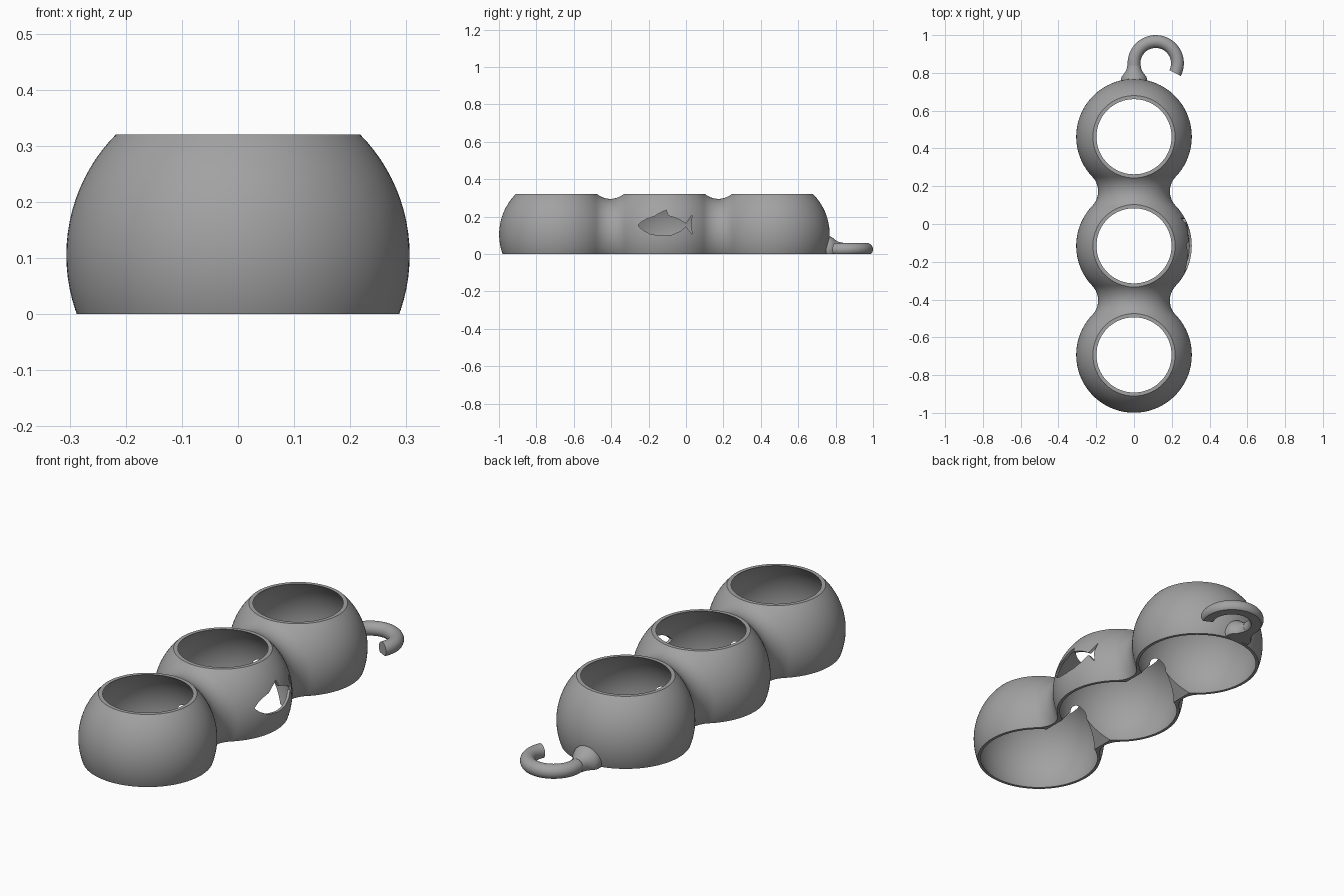
import bpy, bmesh, math
from mathutils import Matrix, Vector

if "Cube" in bpy.data.objects:
    bpy.data.objects.remove(bpy.data.objects["Cube"])

MID_Y, STEP = -0.1155, 0.5775      # middle cell and cell spacing
R_OUT, R_IN, CZ = 0.306, 0.293, 0.105
NECK, TOP = 0.19, 0.32
HOOK_Z, HOOK_R, TUBE = 0.025, 0.115, 0.034
cells = [MID_Y + STEP * i for i in (-1, 0, 1)]

grey = bpy.data.materials.new("grey plastic")
grey.use_nodes = True
grey.diffuse_color = (0.36, 0.36, 0.36, 1)
grey.node_tree.nodes["Principled BSDF"].inputs["Base Color"].default_value = grey.diffuse_color


def finish(name, bm):
    bmesh.ops.remove_doubles(bm, verts=bm.verts, dist=1e-5)
    bmesh.ops.recalc_face_normals(bm, faces=bm.faces)
    mesh = bpy.data.meshes.new(name)
    bm.to_mesh(mesh)
    bm.free()
    obj = bpy.data.objects.new(name, mesh)
    bpy.context.collection.objects.link(obj)
    mesh.materials.append(grey)
    return obj


def revolve(name, profile, z, steps=96):
    """Turn (y, radius) points around a lengthwise axis at height z."""
    bm = bmesh.new()
    verts = [bm.verts.new((0, y, z + r)) for y, r in profile]
    edges = [bm.edges.new(pair) for pair in zip(verts, verts[1:])]
    bmesh.ops.spin(bm, geom=verts + edges, cent=(0, 0, z), axis=(0, 1, 0),
                   angle=math.tau, steps=steps)
    return finish(name, bm)


def prism(name, outline, start, depth):
    """Extrude a flat outline along the given direction."""
    bm = bmesh.new()
    face = bm.faces.new([bm.verts.new(Vector(p) + Vector(start)) for p in outline])
    out = bmesh.ops.extrude_face_region(bm, geom=[face], use_keep_orig=True)["geom"]
    moved = [v for v in out if isinstance(v, bmesh.types.BMVert)]
    bmesh.ops.translate(bm, verts=moved, vec=depth)
    return finish(name, bm)


def combine(target, other, operation):
    mod = target.modifiers.new("combine", 'BOOLEAN')
    mod.operation, mod.solver, mod.object = operation, 'EXACT', other
    bpy.context.view_layer.objects.active = target
    bpy.ops.object.modifier_apply(modifier=mod.name)
    bpy.data.objects.remove(other)


def arc(cy, cr, radius, a0, a1, n):
    return [(cy + radius * math.cos(a0 + (a1 - a0) * i / n),
             cr + radius * math.sin(a0 + (a1 - a0) * i / n)) for i in range(n + 1)]


# Body: three balls joined by concave necks
half = STEP / 2
fillet = (half**2 + NECK**2 - R_OUT**2) / (2 * (R_OUT - NECK))
touch = math.atan2(NECK + fillet, half)
profile = []
for i, y in enumerate(cells):
    first, last = i == 0, i == len(cells) - 1
    profile += arc(y, 0, R_OUT, math.pi if first else math.pi - touch,
                   0 if last else touch, 40)
    if not last:
        profile += arc(y + half, NECK + fillet, fillet,
                       math.pi + touch, math.tau - touch, 16)[1:-1]
profile[0], profile[-1] = (profile[0][0], 0), (profile[-1][0], 0)
body = revolve("cell_body", profile, CZ)

# Hollow cells
for y in cells:
    cavity = [(a, max(r, 0)) for a, r in arc(y, 0, R_IN, math.pi, 0, 48)]
    cavity[0], cavity[-1] = (cavity[0][0], 0), (cavity[-1][0], 0)
    combine(body, revolve("cavity", cavity, CZ), 'DIFFERENCE')

# Gabled passages under the necks
gable = [(-0.165, 0, -0.02), (0.165, 0, -0.02), (0, 0, 0.155)]
for y in cells[:-1]:
    tunnel = prism("passage", gable, (0, y + 0.1, 0), (0, STEP - 0.2, 0))
    combine(body, tunnel, 'DIFFERENCE')

# Fish-shaped window on the left wall of the middle cell
fish = [(-0.255, 0.155), (-0.235, 0.174), (-0.205, 0.19), (-0.17, 0.201),
        (-0.145, 0.217), (-0.105, 0.235), (-0.096, 0.205), (-0.06, 0.195),
        (-0.025, 0.178), (0, 0.162), (0.033, 0.21), (0.026, 0.158),
        (0.033, 0.105), (0, 0.148), (-0.03, 0.122), (-0.075, 0.103),
        (-0.13, 0.098), (-0.19, 0.106), (-0.23, 0.128), (-0.25, 0.145)]
window = prism("fish_window", [(0, y, z) for y, z in fish], (0.12, 0, 0), (0.3, 0, 0))
combine(body, window, 'DIFFERENCE')

# Hook: tube swept along a short stem and an open ring
bend_y = 1 - HOOK_R - TUBE
path = [Vector((0, 0.755, HOOK_Z)), Vector((0, 0.8, HOOK_Z))]
tangents = [Vector((0, 1, 0))] * 2
for i in range(41):
    a = math.pi - math.radians(207) * i / 40
    path.append(Vector((HOOK_R + HOOK_R * math.cos(a), bend_y + HOOK_R * math.sin(a), HOOK_Z)))
    tangents.append(Vector((math.sin(a), -math.cos(a), 0)))
bm = bmesh.new()
rings = []
for p, t in zip(path, tangents):
    side = t.cross(Vector((0, 0, 1)))
    rings.append([bm.verts.new(p + TUBE * (side * math.cos(k * math.tau / 32)
                  + Vector((0, 0, math.sin(k * math.tau / 32))))) for k in range(32)])
for a, b in zip(rings, rings[1:]):
    for k in range(32):
        bm.faces.new((a[k], a[k - 1], b[k - 1], b[k]))
bm.faces.new(rings[0])
bm.faces.new(rings[-1])
hook = finish("hook", bm)

# Flared collar where the hook meets the wall
collar = [(0.748, 0), (0.748, 0.07), (0.77, 0.069), (0.782, 0.064), (0.793, 0.055),
          (0.805, 0.046), (0.82, 0.039), (0.84, 0.035), (0.84, 0)]
combine(hook, revolve("collar", collar, HOOK_Z, 48), 'UNION')
combine(body, hook, 'UNION')

# Trim flat at the base and the rims
slab = [(-1, -2, 0), (1, -2, 0), (1, 2, 0), (-1, 2, 0)]
combine(body, prism("trim", slab, (0, 0, 0), (0, 0, TOP)), 'INTERSECT')

bpy.ops.object.select_all(action='DESELECT')
body.select_set(True)
bpy.context.view_layer.objects.active = body
bpy.ops.object.shade_smooth_by_angle(angle=math.radians(30))
